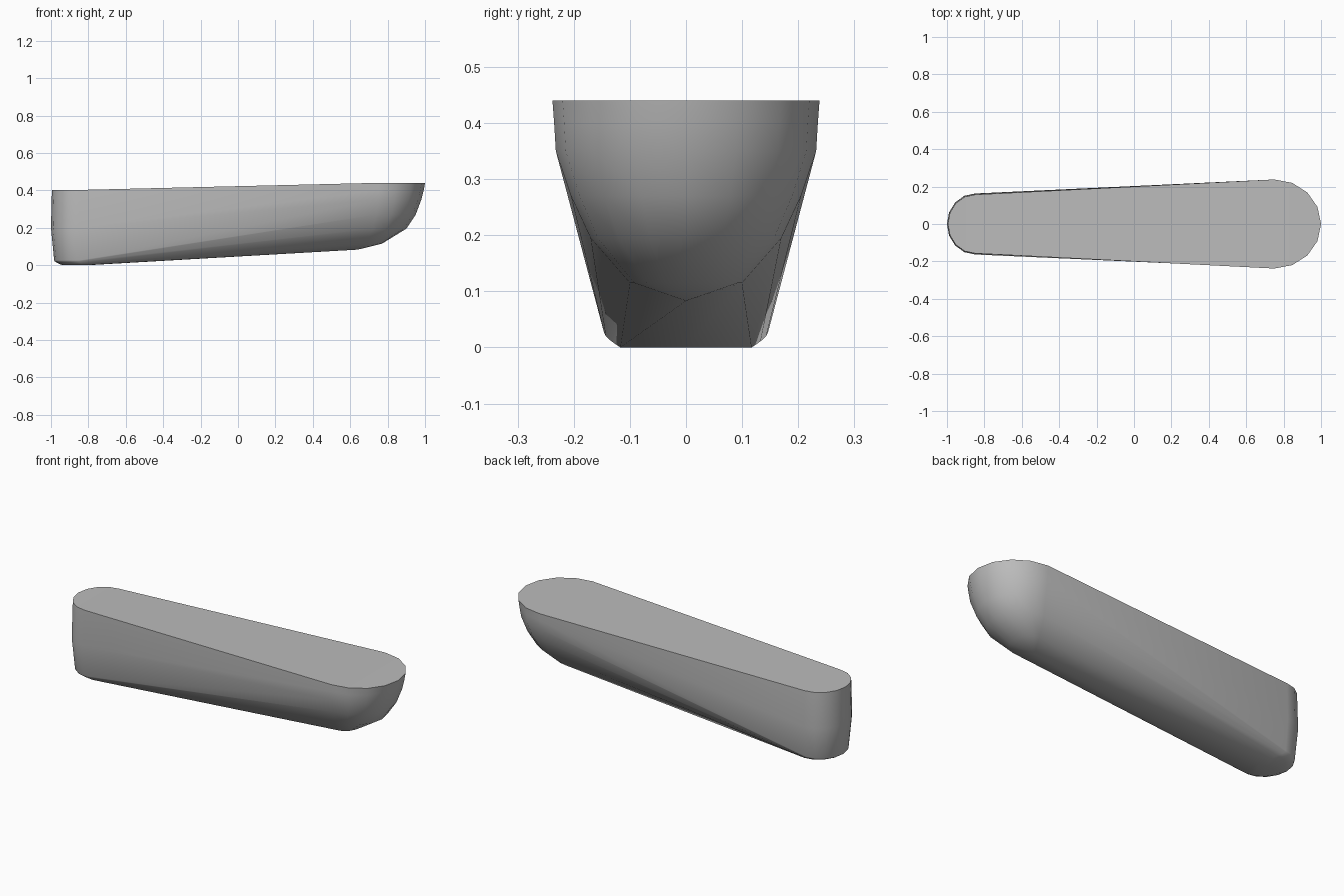
import bpy, bmesh, math

cube = bpy.data.objects.get("Cube")
if cube:
    bpy.data.objects.remove(cube)

# Hull colour
grey = bpy.data.materials.new("hull grey")
grey.use_nodes = True
colour = (0.5, 0.5, 0.5, 1)
grey.diffuse_color = colour
grey.node_tree.nodes["Principled BSDF"].inputs["Base Color"].default_value = colour

STEPS = 8  # segments around each rounded end

# Waterlines from deck to keel: (start x, half width, height, end reach in x)
bow_rows = [(.75, .238, .44, 1.0), (.75, .235, .40, .993), (.75, .232, .35, .98),
            (.74, .205, .27, .95), (.72, .17, .195, .9), (.69, .1, .115, .77),
            (.64, 0, .083, .64)]
stern_rows = [(-.85, .157, .402, -.995), (-.85, .163, .2, -1.0), (-.85, .146, .026, -.983),
              (-.85, .143, .02, -.98), (-.84, .133, .011, -.965), (-.82, .117, 0, -.94),
              (-.8, 0, 0, -.9)]


def end_arc(bm, row, side):
    """Half ellipse around one end, counter-clockwise seen from above."""
    x, width, z, reach = row
    points = []
    for i in range(STEPS + 1):
        a = math.pi * i / STEPS - math.pi / 2
        points.append(bm.verts.new((x + (reach - x) * math.cos(a),
                                    side * width * math.sin(a), z)))
    return points


bm = bmesh.new()
rings = [end_arc(bm, b, 1) + end_arc(bm, s, -1) for b, s in zip(bow_rows, stern_rows)]
count = len(rings[0])

# Hull sides and bottom
for upper, lower in zip(rings, rings[1:]):
    for i in range(count):
        j = (i + 1) % count
        bm.faces.new((upper[i], lower[i], lower[j], upper[j]))


# Deck, and the flat bottom closing, as strips across the hull
def strips(ring):
    half = count // 2
    mid = STEPS // 2
    order = [(ring[mid - k], ring[mid + k]) for k in range(mid + 1)]
    order += [(ring[count - 1 - k], ring[half + k]) for k in range(mid + 1)]
    for (a, b), (c, d) in zip(order, order[1:]):
        bm.faces.new([v for v in dict.fromkeys((a, b, d, c))])


strips(rings[0])
bmesh.ops.remove_doubles(bm, verts=bm.verts, dist=0.0005)
bmesh.ops.recalc_face_normals(bm, faces=bm.faces)

mesh = bpy.data.meshes.new("boat_hull")
bm.to_mesh(mesh)
bm.free()
mesh.materials.append(grey)
hull = bpy.data.objects.new("boat_hull", mesh)
bpy.context.collection.objects.link(hull)
bpy.context.view_layer.objects.active = hull
hull.select_set(True)
bpy.ops.object.shade_smooth_by_angle(angle=math.radians(40))
